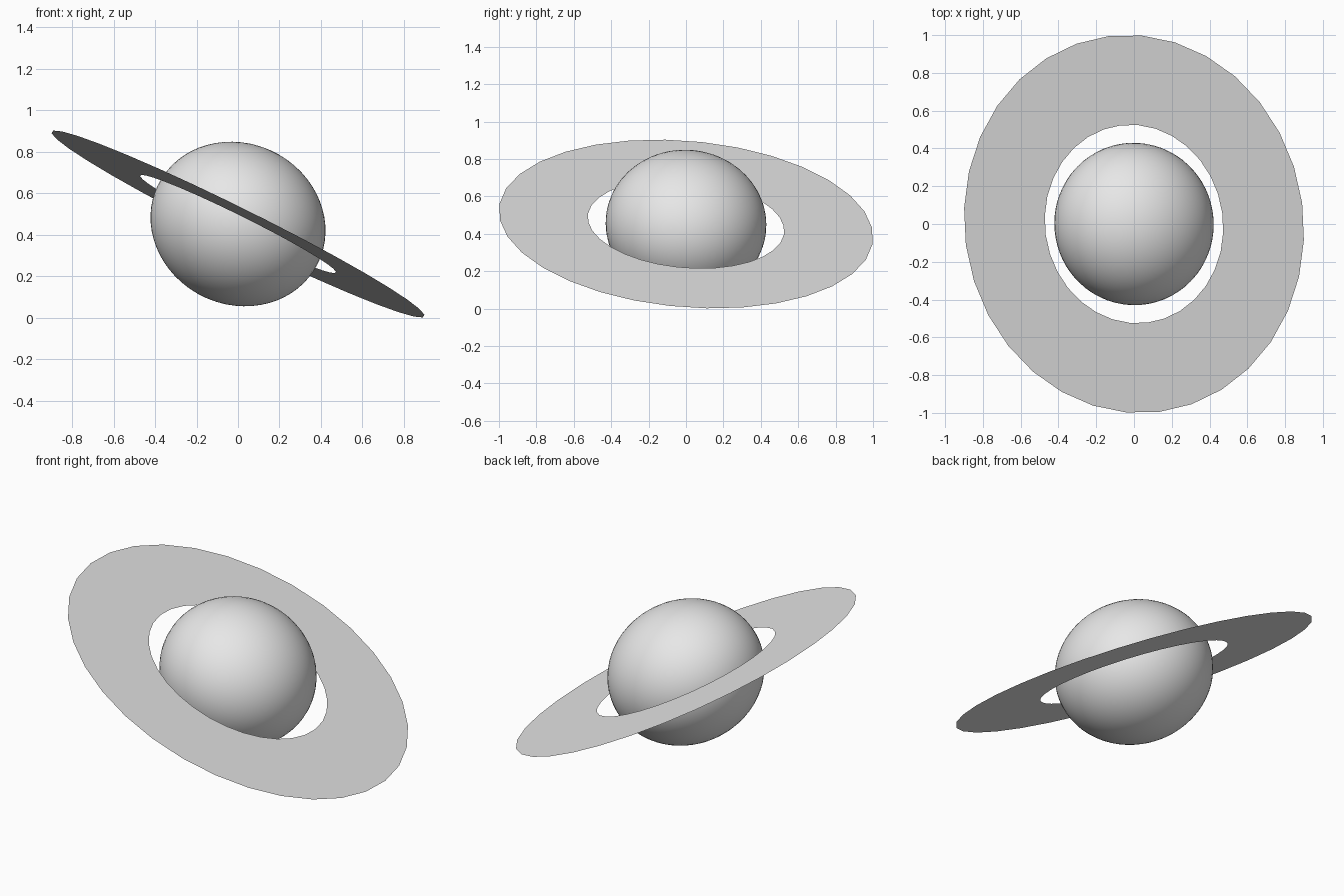
import bpy
import bmesh
from math import radians, pi, cos, sin

old = bpy.data.objects.get("Cube")
if old:
    bpy.data.objects.remove(old, do_unlink=True)

CENTRE = (0, 0, 0.452)
TILT = (0, radians(26.7), radians(10))
EQUATOR, POLE = 0.43, 0.388
INNER, OUTER, SIDES = 0.527, 1.004, 32
SPIN = radians(-2.6)


def make_material(name, colour):
    mat = bpy.data.materials.new(name)
    mat.use_nodes = True
    mat.diffuse_color = colour
    mat.node_tree.nodes["Principled BSDF"].inputs["Base Color"].default_value = colour
    return mat


def add_part(name, bm, mat):
    mesh = bpy.data.meshes.new(name)
    bm.to_mesh(mesh)
    bm.free()
    mesh.materials.append(mat)
    obj = bpy.data.objects.new(name, mesh)
    obj.location = CENTRE
    obj.rotation_euler = TILT
    bpy.context.collection.objects.link(obj)
    return obj


grey = make_material("light grey", (0.8, 0.8, 0.8, 1))

# Planet: smooth globe flattened at its poles
bm = bmesh.new()
bmesh.ops.create_uvsphere(bm, u_segments=64, v_segments=32, radius=EQUATOR)
bmesh.ops.scale(bm, vec=(1, 1, POLE / EQUATOR), verts=bm.verts)
for face in bm.faces:
    face.smooth = True
add_part("planet", bm, grey)

# Ring: flat band of quads around the equator
bm = bmesh.new()
angles = [SPIN + 2 * pi * i / SIDES for i in range(SIDES)]
inner, outer = ([bm.verts.new((r * cos(a), r * sin(a), 0)) for a in angles]
                for r in (INNER, OUTER))
for i in range(SIDES):
    j = (i + 1) % SIDES
    bm.faces.new((inner[i], outer[i], outer[j], inner[j]))
add_part("ring", bm, grey)
